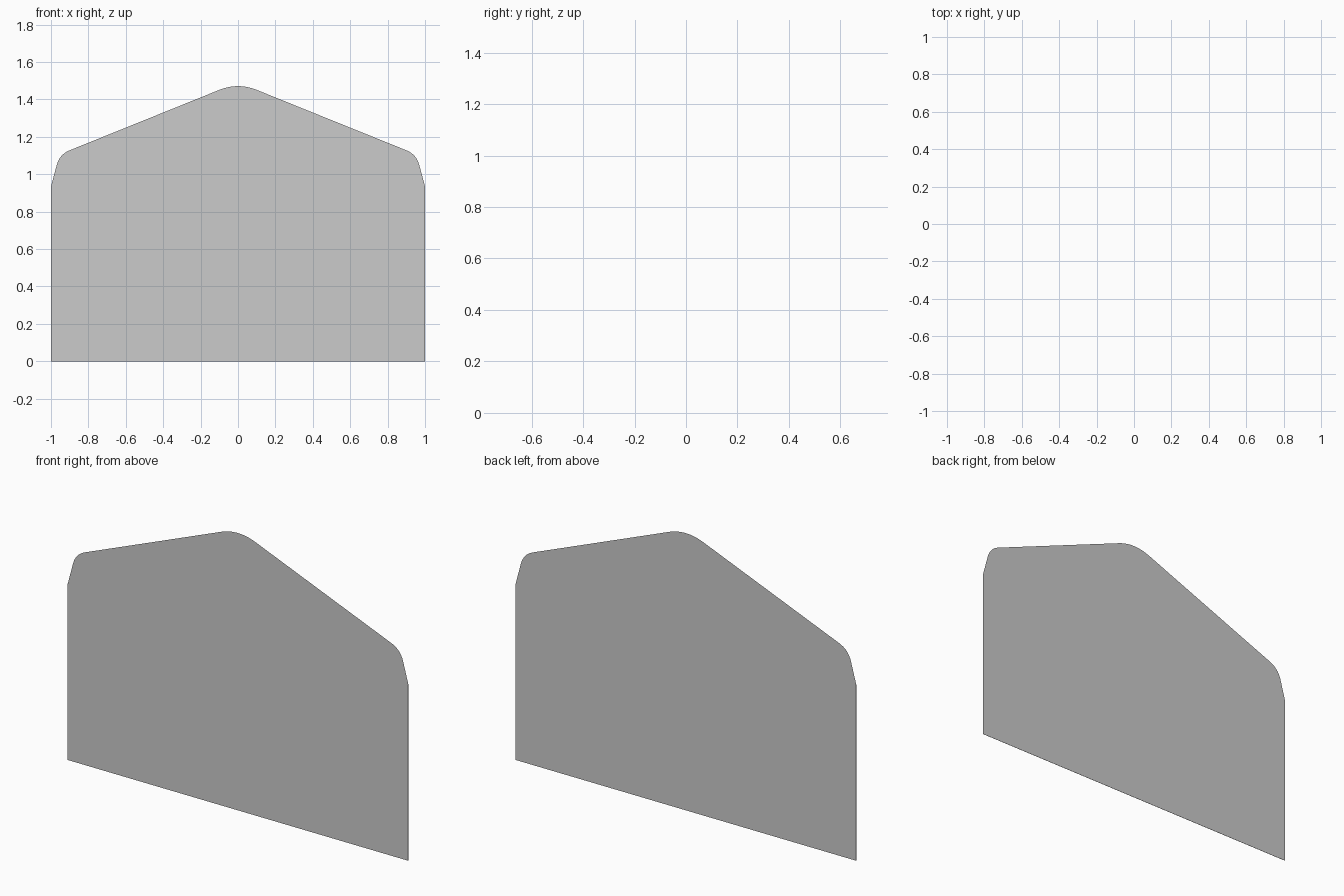
import bpy
from mathutils import Vector

if "Cube" in bpy.data.objects:
    bpy.data.objects.remove(bpy.data.objects["Cube"])

W, H, GAP = 1.0, 0.935, 0.0006  # half width, fold height, half paper gap


def rounded(a, corner, b, n=8):
    """Points of a rounded corner running from a to b."""
    a, c, b = Vector(a), Vector(corner), Vector(b)
    return [tuple(a * (1 - t) ** 2 + c * 2 * t * (1 - t) + b * t * t)
            for t in (i / n for i in range(n + 1))]


def mirrored(half):
    """Mirror a left-hand outline across x = 0 and close it."""
    return half + [(-x, z) for x, z in reversed(half)]


def sheet(name, outline, y):
    """Flat paper sheet standing in the xz plane."""
    mesh = bpy.data.meshes.new(name)
    mesh.from_pydata([(x, y, z) for x, z in outline], [], [range(len(outline))])
    obj = bpy.data.objects.new(name, mesh)
    bpy.context.collection.objects.link(obj)
    return obj


# Back panel
sheet("back_panel", [(W, 0), (-W, 0), (-W, H), (W, H)], GAP)

# Front pocket panel with a shallow V throat, softened at the bottom
throat = rounded((-0.04, 0.7315), (0, 0.723), (0.04, 0.7315))
sheet("front_panel", [(-W, 0), (W, 0), (W, H)] + throat[::-1] + [(-W, H)], -GAP)

# Opened flap with rounded shoulders and tip
shoulder = rounded((-0.969, 1.05), (-0.954, 1.106), (-0.900, 1.128))
tip = rounded((-0.10, 1.451), (0, 1.491), (0.10, 1.451), 12)[:6] + [(-0.0001, 1.471)]
sheet("flap", mirrored([(-W, H)] + shoulder + tip)[::-1], GAP)

# Narrow folds joining the two panels at the sides and bottom
folds = bpy.data.meshes.new("edge_folds")
path = [(-W, H), (-W, 0), (W, 0), (W, H)]
folds.from_pydata([(x, y, z) for x, z in path for y in (-GAP, GAP)], [],
                  [(2 * i, 2 * i + 1, 2 * i + 3, 2 * i + 2) for i in range(3)])
bpy.context.collection.objects.link(bpy.data.objects.new("edge_folds", folds))
